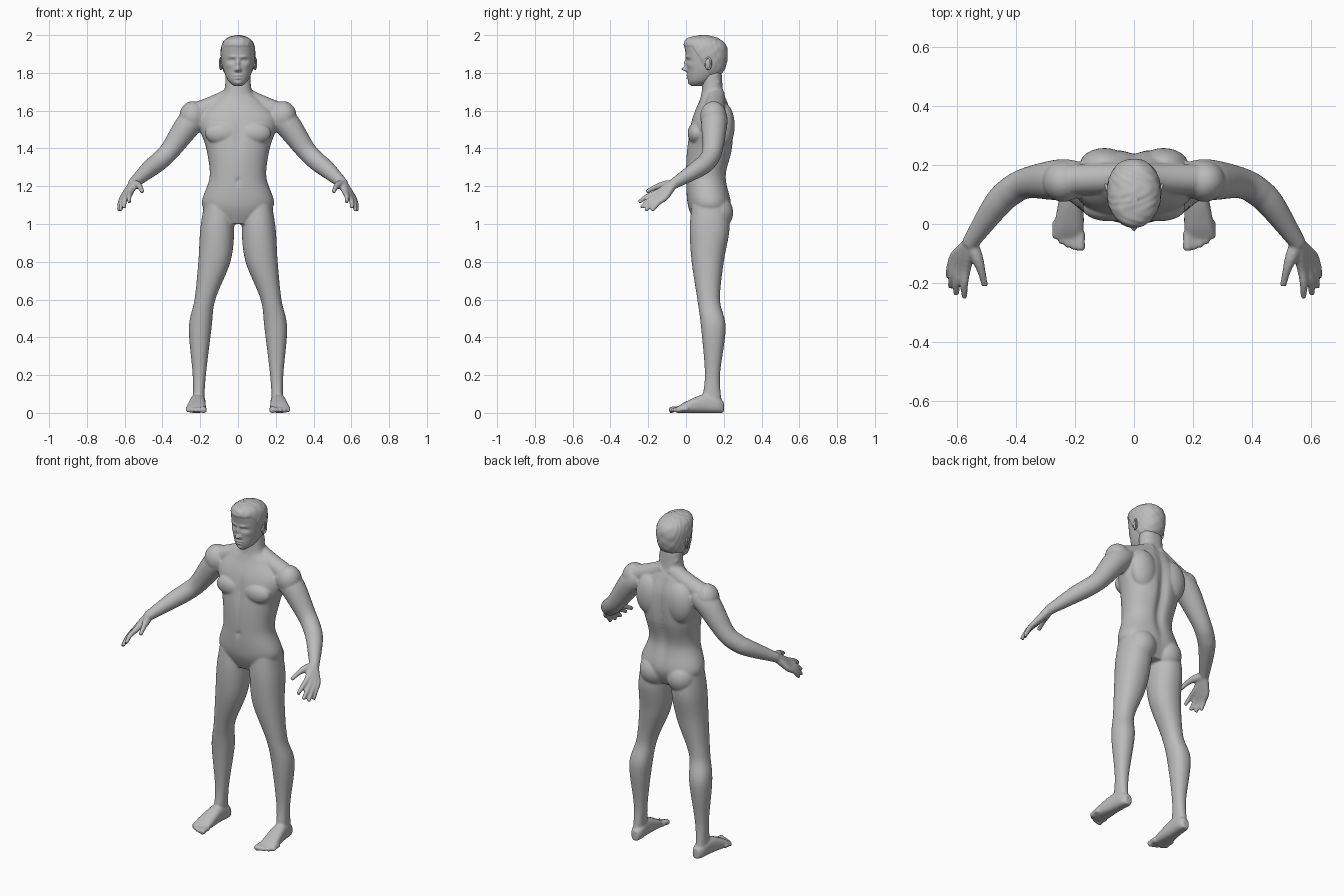
import bpy, bmesh
from math import sin, cos, pi, exp, copysign, radians
from mathutils import Vector, Matrix

if "Cube" in bpy.data.objects:
    bpy.data.objects.remove(bpy.data.objects["Cube"], do_unlink=True)

grey = (0.5, 0.5, 0.5, 1)
skin = bpy.data.materials.new("plain_grey")
skin.use_nodes = True
skin.diffuse_color = grey
skin.node_tree.nodes["Principled BSDF"].inputs["Base Color"].default_value = grey


def smooth_rows(rows, steps):
    """Catmull-Rom interpolation through rows of numbers."""
    result = []
    last = len(rows) - 1
    for i in range(last):
        around = [rows[max(0, min(last, i + k))] for k in (-1, 0, 1, 2)]
        for step in range(steps):
            t = step / steps
            result.append([b + t / 2 * (c - a + t * (2*a - 5*b + 4*c - d + t * (3*(b - c) + d - a)))
                           for a, b, c, d in zip(*around)])
    return result + [list(rows[last])]


def skin_rings(bm, rings):
    """Join rings of points into a closed surface and return its vertices."""
    loops = [[bm.verts.new(point) for point in ring] for ring in rings]
    count = len(loops[0])
    for low, high in zip(loops, loops[1:]):
        for k in range(count):
            following = (k + 1) % count
            bm.faces.new((low[k], low[following], high[following], high[k]))
    bm.faces.new(loops[0])
    bm.faces.new(loops[-1])
    return [vert for loop in loops for vert in loop]


def section(half_width, half_depth, count, power=2):
    """Points of a superellipse."""
    for k in range(count):
        c, s = cos(2 * pi * k / count), sin(2 * pi * k / count)
        yield (half_width * copysign(abs(c) ** (2 / power), c),
               half_depth * copysign(abs(s) ** (2 / power), s))


def stack(bm, rows, count=40, steps=8, power=2.2):
    """Upright loft from rows of height, left, right, front, back."""
    rings = []
    for z, left, right, front, back in smooth_rows(rows, steps):
        outline = section((right - left) / 2, (back - front) / 2, count, power)
        rings.append([((left + right) / 2 + u, (front + back) / 2 + v, z) for u, v in outline])
    return skin_rings(bm, rings)


def tube(bm, points, radii, count=20):
    """Round tube along a smoothed path."""
    rows = smooth_rows([(*point, radius) for point, radius in zip(points, radii)], 6)
    path = [Vector(row[:3]) for row in rows]
    rings = []
    for i, centre in enumerate(path):
        along = (path[min(i + 1, len(path) - 1)] - path[max(i - 1, 0)]).normalized()
        side = along.cross(Vector((1, .4, .5))).normalized()
        other = along.cross(side)
        radius = rows[i][3]
        rings.append([centre + side * u + other * v for u, v in section(radius, radius, count)])
    return skin_rings(bm, rings)


def ball(bm, centre, radii):
    matrix = Matrix.Translation(centre) @ Matrix.Diagonal((*radii, 1))
    bmesh.ops.create_uvsphere(bm, u_segments=28, v_segments=18, radius=1, matrix=matrix)


def mirror_copy(bm):
    copied = bmesh.ops.duplicate(bm, geom=bm.verts[:] + bm.edges[:] + bm.faces[:])["geom"]
    for item in copied:
        if isinstance(item, bmesh.types.BMVert):
            item.co.x = -item.co.x


def finish(bm, name, fused=False):
    """Turn the bmesh into an object, optionally fusing its parts into one skin."""
    bmesh.ops.recalc_face_normals(bm, faces=bm.faces[:])
    mesh = bpy.data.meshes.new(name)
    bm.to_mesh(mesh)
    bm.free()
    mesh.materials.append(skin)
    obj = bpy.data.objects.new(name, mesh)
    bpy.context.collection.objects.link(obj)
    bpy.context.view_layer.objects.active = obj
    if fused:
        fuse = obj.modifiers.new("fuse", 'REMESH')
        fuse.mode, fuse.voxel_size = 'VOXEL', .006
        soften = obj.modifiers.new("soften", 'SMOOTH')
        soften.factor, soften.iterations = .5, 5
        for modifier_name in ("fuse", "soften"):
            bpy.ops.object.modifier_apply(modifier=modifier_name)
    for face in obj.data.polygons:
        face.use_smooth = True


def bump(u, v, width, height):
    return exp(-(u / width) ** 2 - (v / height) ** 2)


# Body, left side first
bm = bmesh.new()

# Leg
stack(bm, [(1.1, .03, .18, .03, .22), (.97, .02, .2, .02, .23), (.8, .04, .21, .03, .2),
           (.6, .12, .23, .06, .18), (.45, .14, .26, .08, .21), (.2, .17, .24, .1, .18),
           (.05, .18, .24, .08, .19)])

# Foot, lofted from heel to ball
rings = []
for y, half_width, height in smooth_rows([(.2, .02, .06), (.17, .035, .08), (.1, .04, .1),
                                          (0, .05, .06), (-.05, .05, .03)], 6):
    outline = section(half_width, height / 2, 28, 2.6)
    rings.append([(.22 - .08 * y + u, y, height / 2 + v) for u, v in outline])
skin_rings(bm, rings)

# Toes, from the big toe outward
for i in range(5):
    x, tip = .182 + .021 * i, -.09 + .0025 * i * i
    radius = .012 if i else .017
    tube(bm, [(x, tip + .06, .02), (x, tip + .03, .02), (x, tip + .01, .015), (x, tip, .013)],
         [radius, radius * .9, radius, radius * .7])

# Arm from shoulder to wrist
tube(bm, [(.18, .15, 1.58), (.25, .15, 1.54), (.36, .14, 1.39), (.42, .11, 1.33),
          (.47, .06, 1.29), (.56, -.07, 1.21)], [.06, .07, .053, .05, .046, .027], count=28)

# Fingers, each with its share of the palm
wrist = Vector((.555, -.065, 1.214))
for i in range(4):
    across = i / 3
    arch = Vector((.012, -.014, -.016)) * sin(pi * across)
    knuckle = Vector((.57, -.155, 1.165)).lerp(Vector((.61, -.11, 1.14)), across) + arch / 2
    tip = Vector((.575, -.25, 1.115)).lerp(Vector((.63, -.18, 1.07)), across) + arch
    bend = knuckle.lerp(tip, .5) + Vector((.004, -.003, .006))
    tube(bm, [wrist, wrist.lerp(knuckle, .5), knuckle, bend, tip],
         [.024, .021, .0165, .0135, .0105])

# Thumb
tube(bm, [(.55, -.075, 1.21), (.533, -.115, 1.207), (.518, -.16, 1.195), (.506, -.21, 1.17)],
     [.024, .021, .0145, .011])

# Muscle masses: shoulder, chest, shoulder blade, buttock
ball(bm, (.24, .145, 1.57), (.07, .07, .08))
ball(bm, (.085, .055, 1.48), (.09, .046, .06))
ball(bm, (.1, .2, 1.52), (.085, .058, .12))
ball(bm, (.09, .168, 1.06), (.085, .082, .09))

# Slope from neck to shoulder
tube(bm, [(.02, .16, 1.69), (.1, .155, 1.64), (.25, .15, 1.58)], [.045, .052, .052])
# Neck cord
tube(bm, [(.045, .17, 1.76), (.035, .115, 1.7), (.015, .09, 1.655)], [.02, .018, .014])
mirror_copy(bm)

# Torso and neck
outline = [(1, .1, .05, .2), (1.1, .19, .01, .24), (1.25, .15, 0, .215), (1.4, .168, .005, .248),
           (1.55, .21, .03, .25), (1.65, .13, .07, .22), (1.7, .075, .083, .2), (1.8, .066, .09, .19)]
for vert in stack(bm, [(z, -half, half, front, back) for z, half, front, back in outline], count=72):
    x, y, z = vert.co
    if y > .14:
        # Spine furrow
        vert.co.y -= .02 * bump(x, z - 1.38, .028, .25)
    elif z < 1.62:
        # Breastbone furrow, belly midline and navel
        vert.co.y += .009 * bump(x, z - 1.47, .02, .09) + .003 * bump(x, z - 1.3, .012, .1)
        vert.co.y += .012 * bump(x, z - 1.225, .011, .011)
finish(bm, "body", fused=True)

# Head; each face feature is x, height from eye level, width, height, depth (forward is negative)
bm = bmesh.new()
eye_level = 1.86
features = {
    "nose_tip": (0, -.04, .012, .012, -.028),
    "nose_bridge": (0, -.01, .01, .02, -.013),
    "nostril": (.012, -.045, .007, .007, -.01),
    "eye_socket": (.033, .005, .02, .01, .011),
    "eyelid": (.033, .003, .011, .006, -.006),
    "brow": (.03, .025, .02, .007, -.006),
    "upper_lip": (0, -.073, .02, .005, -.007),
    "lower_lip": (0, -.088, .016, .005, -.007),
    "chin": (0, -.115, .02, .01, -.007),
    "cheekbone": (.05, -.02, .02, .015, -.004),
}
skull = [(1.73, .02, .03, .08), (1.76, .053, .012, .14), (1.82, .077, .006, .2),
         (1.9, .087, -.002, .216), (1.95, .08, -.008, .205), (1.98, .055, .01, .165),
         (1.995, .01, .07, .11)]
middle = Vector((0, .105, 1.87))
for vert in stack(bm, [(z, -half, half, front, back) for z, half, front, back in skull],
                  count=144, steps=14):
    x, y, z = vert.co
    if y < .09:
        facing = min(1, (.09 - y) / .04)
        vert.co.y += facing * sum(depth * bump(abs(x) - side, z - eye_level - rise, width, height)
                                  for side, rise, width, height, depth in features.values())
    # Raised, lightly combed hair above a hairline that drops toward the nape
    backward = max(0, min(1, (y - .035) / .1))
    hairline = 1.935 - .155 * backward
    raised = max(0, min(1, (z - hairline) / .012))
    comb = .0012 * sin(90 * x + 6 * sin(40 * y)) * sin(110 * z + 60 * y)
    vert.co += (vert.co - middle).normalized() * raised * (.005 + comb)
finish(bm, "head")

# Ears: inner shell, raised rim and front flap
bm = bmesh.new()
ball(bm, (.086, .116, 1.848), (.008, .017, .029))
angles = [radians(degrees) for degrees in range(-110, 190, 30)]
tube(bm, [(.09 + .006 * cos(a), .117 + .016 * cos(a), 1.85 + .03 * sin(a)) for a in angles],
     [.005] * len(angles), count=12)
ball(bm, (.088, .102, 1.844), (.006, .005, .008))
mirror_copy(bm)
finish(bm, "ears")
